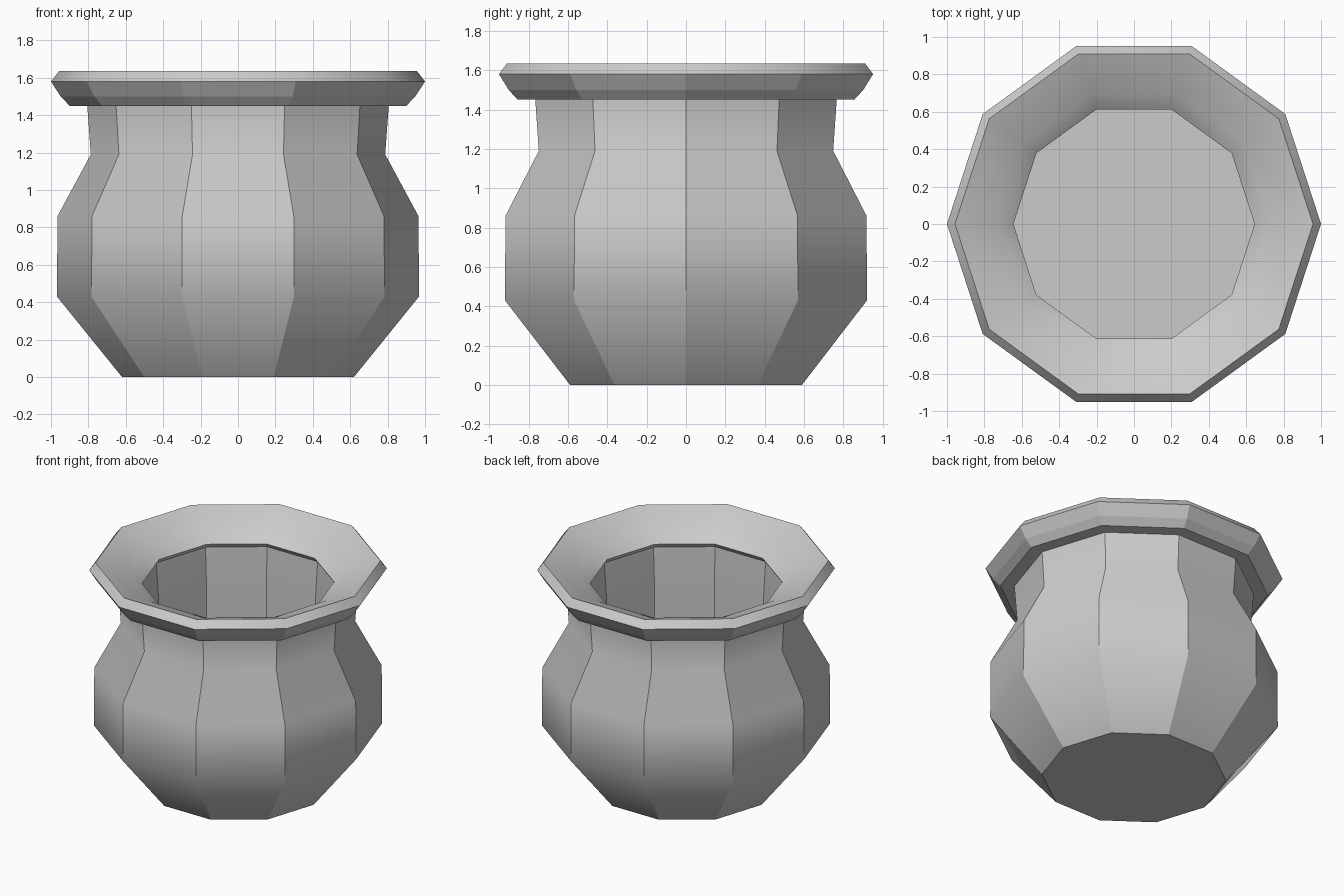
import bpy, bmesh, math

SIDES = 10

default = bpy.data.objects.get("Cube")
if default:
    bpy.data.objects.remove(default, do_unlink=True)

stone = bpy.data.materials.new("plain_grey")
stone.use_nodes = True
grey = (0.6, 0.6, 0.6, 1)
stone.diffuse_color = grey
stone.node_tree.nodes["Principled BSDF"].inputs["Base Color"].default_value = grey


def lathe(name, profile, hard_rings=(), soft_rows=(), closed=False):
    """Turn (radius, height) points into a ten-sided part.
    hard_rings: profile points with a crisp ring; soft_rows: bands without crisp uprights.
    Open profiles are capped at both ends."""
    bm = bmesh.new()
    rings = []
    for r, z in profile:
        angles = [2 * math.pi * i / SIDES for i in range(SIDES)]
        rings.append([bm.verts.new((r * math.cos(a), r * math.sin(a), z)) for a in angles])
    count = len(rings)
    for k in range(count if closed else count - 1):
        low, high = rings[k], rings[(k + 1) % count]
        for i in range(SIDES):
            j = (i + 1) % SIDES
            bm.faces.new((low[i], low[j], high[j], high[i]))
            upright = bm.edges.get((low[i], high[i]))
            upright.smooth = k in soft_rows
    for k in hard_rings:
        for i in range(SIDES):
            bm.edges.get((rings[k][i], rings[k][(i + 1) % SIDES])).smooth = False
    if not closed:
        bm.faces.new(rings[0])
        bm.faces.new(rings[-1])
    bmesh.ops.recalc_face_normals(bm, faces=bm.faces)
    for face in bm.faces:
        face.smooth = True
    mesh = bpy.data.meshes.new(name)
    bm.to_mesh(mesh)
    bm.free()
    mesh.materials.append(stone)
    obj = bpy.data.objects.new(name, mesh)
    bpy.context.collection.objects.link(obj)
    return obj


# Bulging pot body: outside from the base up, then down the inside to the floor
lathe("pot_body", [
    (0.62, 0), (0.968, 0.43), (0.965, 0.86), (0.787, 1.19), (0.808, 1.48),
    (0.672, 1.48), (0.652, 1.19), (0.65, 0.1),
], hard_rings=(0, 4, 5, 7))

# Flared rim with a dished top
lathe("rim", [
    (0.80, 1.45), (0.90, 1.45), (0.948, 1.5), (1.0, 1.58), (0.957, 1.635),
    (0.73, 1.545), (0.645, 1.48), (0.665, 1.45),
], hard_rings=(0, 1, 2, 3, 4, 6, 7), soft_rows=(3, 4, 5), closed=True)
